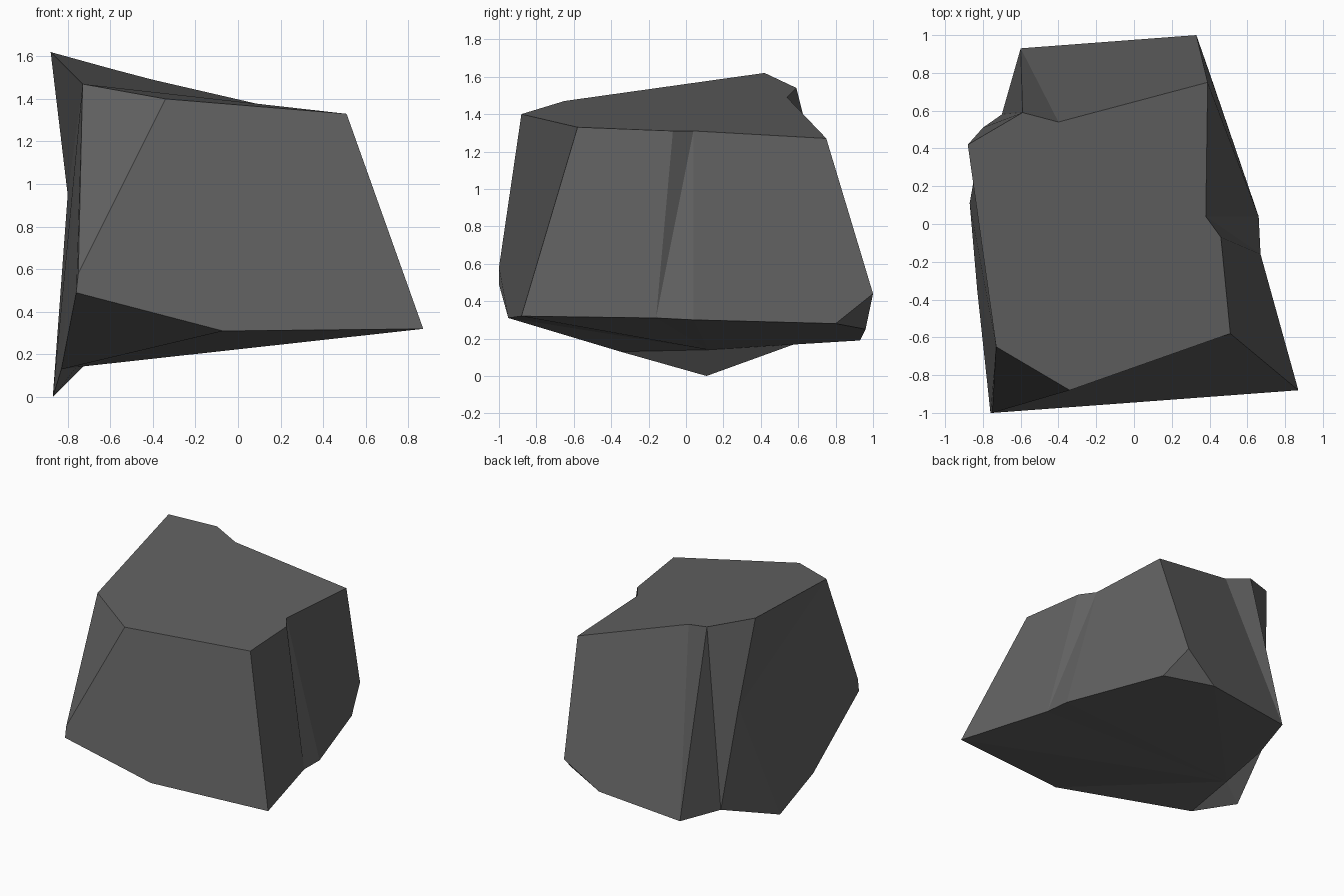
import bpy, bmesh

if "Cube" in bpy.data.objects:
    bpy.data.objects.remove(bpy.data.objects["Cube"])

# Corner points of the boulder, named by letter
top = {"a": (-.88, .42, 1.62), "b": (-.59, .59, 1.54), "c": (-.40, .54, 1.49),
       "d": (.39, .75, 1.27), "e": (.38, .04, 1.31), "f": (.46, -.07, 1.31),
       "g": (.51, -.58, 1.33), "h": (-.34, -.88, 1.40), "i": (-.73, -.65, 1.47)}
middle = {"j": (-.80, .51, .95), "k": (-.75, -1, .58), "l": (-.76, -1, .49),
          "m": (.33, 1, .44)}
foot = {"n": (-.07, -.95, .31), "o": (.87, -.88, .32), "p": (.67, -.16, .31),
        "q": (.66, .04, .30), "r": (.40, .80, .28), "s": (.06, .96, .25),
        "t": (-.60, .93, .19), "u": (-.70, .58, .17), "v": (-.87, .11, 0),
        "w": (-.83, -.35, .13), "x": (-.76, .12, .14)}

facets = ["aihgfedcb"]                            # sloping top
facets += ["hklnog", "ikh"]                       # front and its corner chip
facets += ["gopf", "fpe", "epq", "eqrmd"]         # right side with the notch
facets += ["dmstc", "mrs", "ctb"]                 # back
facets += ["btu", "buja"]                         # back-left notch
facets += ["aji", "juv", "jvi", "ivw", "iwlk"]    # left side
# Underside: a fan around x, plus the front undercut
ring = "wnopqrstuv"
facets += ["x" + ring[(n + 1) % 10] + ring[n] for n in range(10)] + ["nlw"]

bm = bmesh.new()
v = {name: bm.verts.new(co) for name, co in {**top, **middle, **foot}.items()}
for f in facets:
    bm.faces.new([v[c] for c in f])
bmesh.ops.recalc_face_normals(bm, faces=bm.faces)

mesh = bpy.data.meshes.new("boulder")
bm.to_mesh(mesh)
bm.free()

# Plain dark grey stone
stone = bpy.data.materials.new("dark grey stone")
stone.diffuse_color = (.12, .12, .12, 1)
stone.use_nodes = True
stone.node_tree.nodes["Principled BSDF"].inputs["Base Color"].default_value = stone.diffuse_color
mesh.materials.append(stone)
boulder = bpy.data.objects.new("boulder", mesh)
bpy.context.collection.objects.link(boulder)
